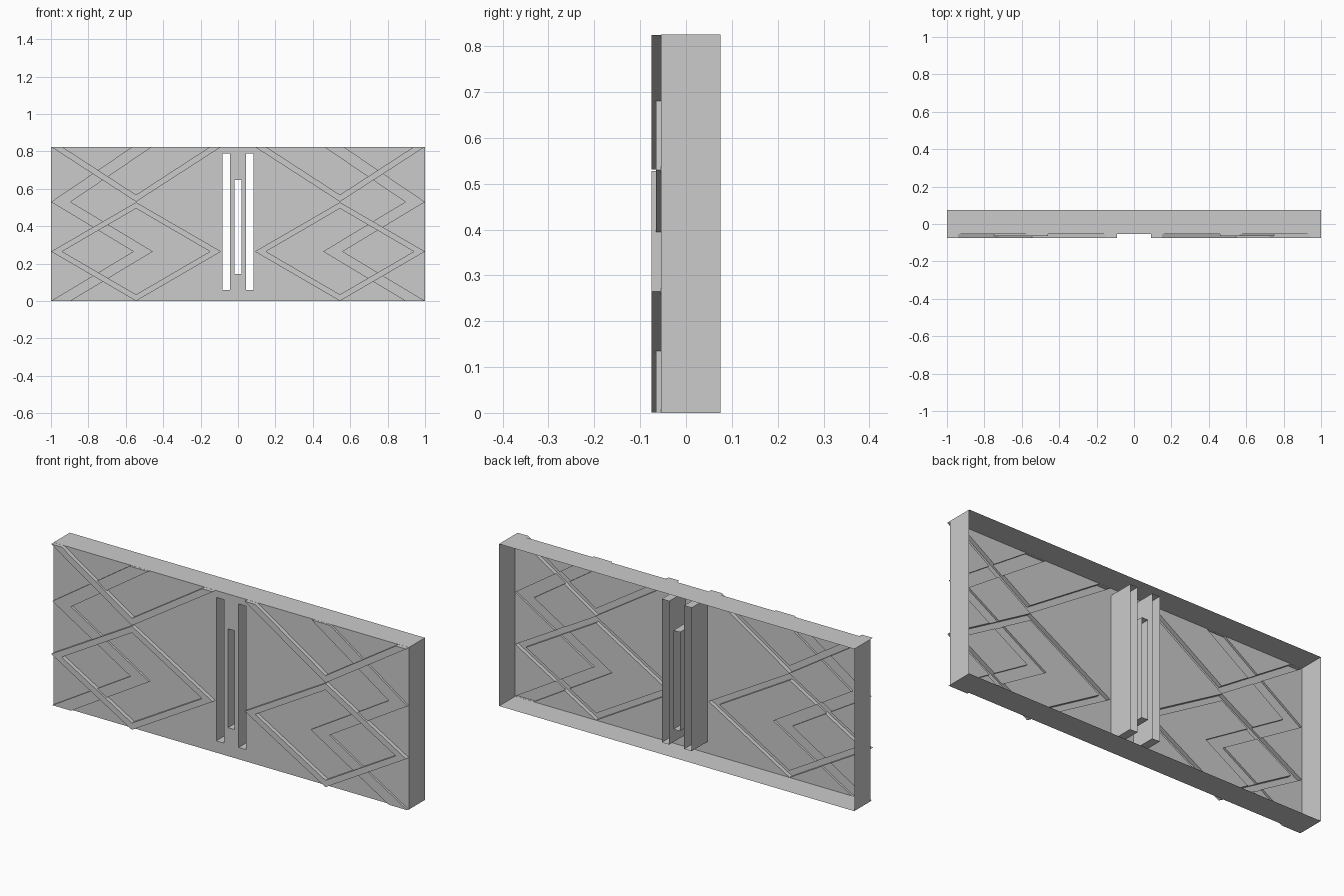
import bpy, bmesh

if "Cube" in bpy.data.objects:
    bpy.data.objects.remove(bpy.data.objects["Cube"])

H, BACK, FACE, LOW, TALL = 0.825, 0.075, -0.0545, -0.065, -0.075
T, B, E = H - 0.0005, 0.0005, 0.9995   # strip limits just inside the rim


def make_object(name, bm):
    bmesh.ops.recalc_face_normals(bm, faces=bm.faces)
    mesh = bpy.data.meshes.new(name)
    bm.to_mesh(mesh)
    bm.free()
    ob = bpy.data.objects.new(name, mesh)
    bpy.context.collection.objects.link(ob)
    return ob


def box(name, x0, x1, y0, y1, z0, z1):
    bm = bmesh.new()
    bmesh.ops.create_cube(bm, size=1)
    for v in bm.verts:
        v.co = (x1 if v.co.x > 0 else x0, y1 if v.co.y > 0 else y0, z1 if v.co.z > 0 else z0)
    return make_object(name, bm)


def ribbon(name, a, b, y0, y1, side, closed=False):
    """Solid strip between two matching (x, z) outlines."""
    bm = bmesh.new()
    rings = [[bm.verts.new((side * pa[0], y0, pa[1])), bm.verts.new((side * pb[0], y0, pb[1])),
              bm.verts.new((side * pb[0], y1, pb[1])), bm.verts.new((side * pa[0], y1, pa[1]))]
             for pa, pb in zip(a, b)]
    pairs = list(zip(rings, rings[1:]))
    if closed:
        pairs.append((rings[-1], rings[0]))
    else:
        bm.faces.new(rings[0])
        bm.faces.new(rings[-1])
    for r, q in pairs:
        for i in range(4):
            j = (i + 1) % 4
            bm.faces.new((r[i], r[j], q[j], q[i]))
    return make_object(name, bm)


panel = box("panel", -1, 1, FACE, BACK, 0, H)
helpers = []


def combine(ob, op):
    mod = panel.modifiers.new(ob.name, 'BOOLEAN')
    mod.object, mod.operation, mod.solver = ob, op, 'EXACT'
    ob.hide_render = True
    helpers.append(ob)


# Raised strips, mirrored left and right
for s in (1, -1):
    zigzag = [(0.565, T), (E, 0.53), (0.56, 0.265), (E, B)]
    combine(ribbon("low_zigzag", zigzag, [(x - 0.105, z) for x, z in zigzag],
                   LOW, 0.0, s), 'UNION')
    combine(ribbon("tall_vee", [(E, T), (0.545, 0.531), (0.09, T)],
                   [(0.94, T), (0.545, 0.568), (0.15, T)], TALL, 0.01, s), 'UNION')
    combine(ribbon("tall_diamond", [(E, 0.265), (0.545, 0.528), (0.09, 0.265), (0.545, B)],
                   [(0.94, 0.265), (0.545, 0.495), (0.15, 0.265), (0.545, 0.035)],
                   TALL, 0.02, s, True), 'UNION')

# Slots through the centre
for x0, x1, z0, z1 in ((-0.084, -0.042, 0.06, 0.79), (-0.018, 0.018, 0.145, 0.648),
                       (0.042, 0.084, 0.06, 0.79)):
    combine(box("slot", x0, x1, -0.2, 0.2, z0, z1), 'DIFFERENCE')

# Bake the solid, then open the back to leave a thin shell with slot tunnels
dg = bpy.context.evaluated_depsgraph_get()
mesh = bpy.data.meshes.new_from_object(panel.evaluated_get(dg))
panel.modifiers.clear()
panel.data = mesh
for ob in helpers:
    bpy.data.objects.remove(ob)
bm = bmesh.new()
bm.from_mesh(mesh)
rear = [f for f in bm.faces if all(v.co.y > BACK - 0.002 for v in f.verts)]
bmesh.ops.delete(bm, geom=rear, context='FACES')
bm.to_mesh(mesh)
bm.free()
